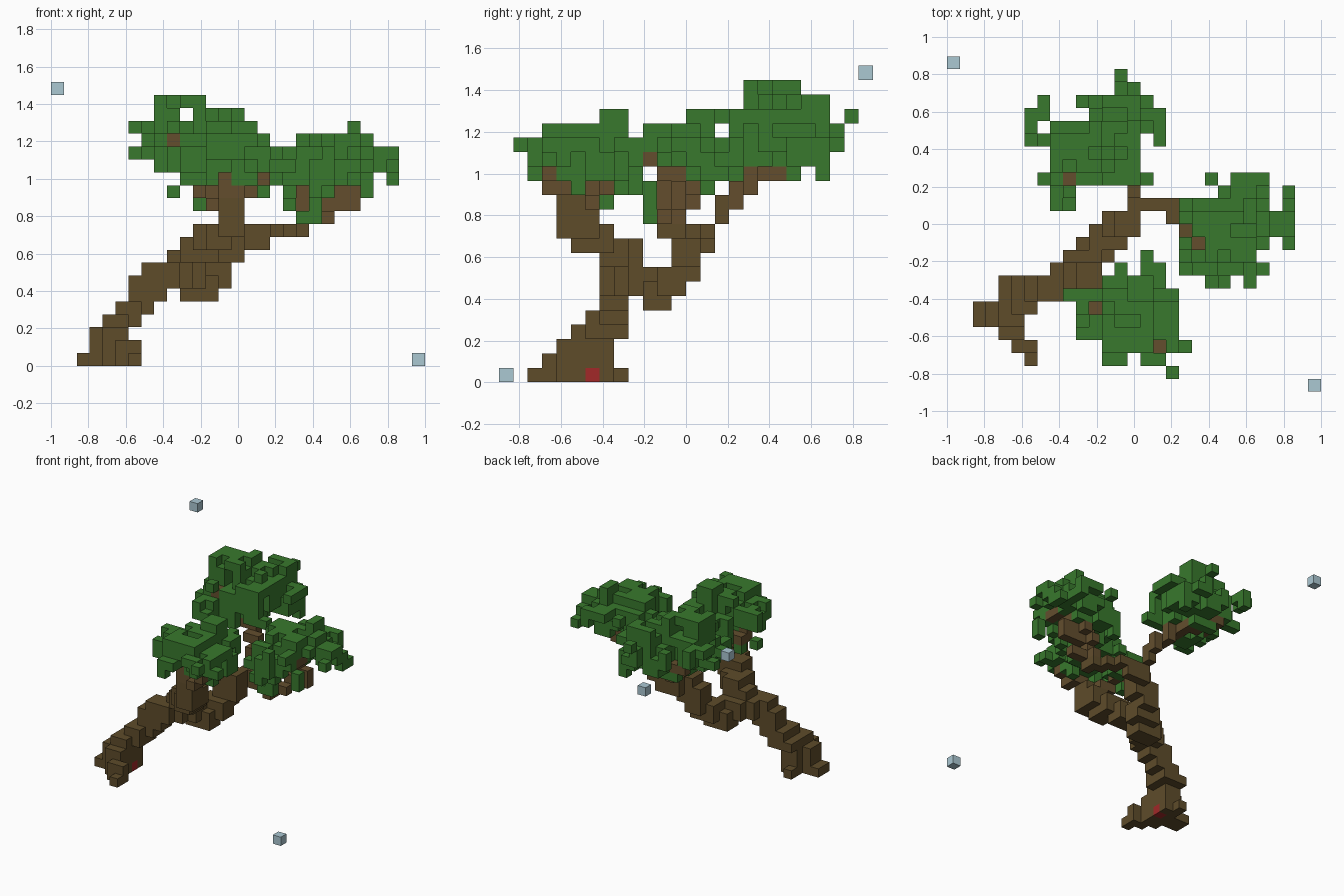
import bpy, bmesh, random
from mathutils import Vector

cube = bpy.data.objects.get("Cube")
if cube:
    bpy.data.objects.remove(cube, do_unlink=True)

random.seed(4)
SIZE = 2 / 29                      # edge of one block
ORIGIN = Vector((14.5, 13, 0))     # block coordinates of the world origin


def material(name, rgb):
    mat = bpy.data.materials.new(name)
    mat.use_nodes = True
    colour = (*rgb, 1)
    mat.diffuse_color = colour
    mat.node_tree.nodes["Principled BSDF"].inputs["Base Color"].default_value = colour
    return mat


bark = material("dark bark brown", (0.112, 0.072, 0.023))
twig = material("warm twig brown", (0.125, 0.076, 0.027))
leaf = material("leaf green", (0.04, 0.19, 0.026))
blue = material("pale blue", (0.41, 0.58, 0.65))
red = material("deep red", (0.36, 0.021, 0.021))


def boxes(*bounds):
    """Blocks in boxes, each given as inclusive x, y and z ranges."""
    return {(x, y, z) for x0, x1, y0, y1, z0, z1 in bounds
            for x in range(x0, x1 + 1)
            for y in range(y0, y1 + 1)
            for z in range(z0, z1 + 1)}


def limb(width, *points):
    """Blocks swept by a cubic brush along a path."""
    blocks = set()
    for start, end in zip(points, points[1:]):
        a, b = Vector(start), Vector(end)
        steps = int(max(abs(c) for c in b - a)) * 2
        for n in range(steps + 1):
            x, y, z = (int(c + 0.5) for c in a.lerp(b, n / steps))
            blocks |= boxes((x, x + width - 1, y, y + width - 1, z, z + width - 1))
    return blocks


def ragged(blocks):
    """Nibble random blocks off the tops and undersides of a leaf crown."""
    kept = set(blocks)
    for x, y, z in sorted(blocks):
        above, below = (x, y, z + 1) in kept, (x, y, z - 1) in kept
        if above != below and random.random() < 0.25:
            kept.remove((x, y, z))
    return kept


parts = {}
taken = set()


def part(name, blocks, mat):
    """Claim the blocks not already used by an earlier part."""
    parts[name] = (blocks - taken, mat)
    taken.update(blocks)


# Marker blocks and the red block in the foot
part("upper_marker", {(0, 25, 21)}, blue)
part("lower_marker", {(28, 0, 0)}, blue)
part("red_block", {(5, 6, 0)}, red)

# Flared foot, leaning trunk and its fork
roots = boxes((2, 5, 5, 6, 0, 0), (3, 5, 5, 6, 1, 2), (4, 5, 4, 7, 0, 2), (4, 6, 7, 8, 3, 3),
              (5, 6, 7, 8, 4, 4), (5, 6, 3, 3, 0, 1), (6, 6, 2, 2, 0, 0), (4, 4, 8, 8, 0, 0))
trunk = limb(2, (4, 5, 2), (5, 6, 3), (6, 7, 4), (7, 7, 6), (9, 8, 6),
             (10, 10, 5), (12, 11, 6), (12, 12, 7), (13, 12, 9))
part("trunk", roots | trunk, bark)

# Lower limbs
part("front_limb", limb(2, (9, 8, 6), (9, 8, 7), (10, 7, 8), (12, 5, 9), (13, 4, 10), (13, 4, 11)),
     bark)
part("left_limb", limb(1, (14, 14, 9), (16, 14, 9), (17, 14, 10), (17, 13, 10),
                       (18, 12, 10), (19, 11, 10)) | boxes((14, 17, 14, 14, 10, 10)), bark)
part("back_limb", limb(1, (14, 14, 10), (14, 15, 11), (14, 15, 12)), bark)

# Upper branches inside the leaves
part("front_branches",
     limb(1, (13, 5, 12), (12, 6, 12), (11, 7, 13), (11, 6, 13), (11, 6, 15))
     | limb(1, (13, 4, 13), (13, 4, 14))
     | limb(1, (14, 4, 13), (15, 3, 13), (16, 3, 14), (16, 3, 15)), twig)
part("left_branches",
     limb(1, (19, 11, 11), (19, 11, 14)) | limb(1, (19, 12, 11), (20, 13, 12), (21, 13, 13))
     | limb(1, (20, 11, 11), (21, 11, 11), (21, 12, 12), (23, 12, 12), (22, 12, 13),
            (22, 11, 14), (23, 10, 15)), twig)
part("back_branches",
     limb(1, (14, 15, 12), (14, 16, 12), (13, 16, 13), (13, 17, 13), (12, 17, 14),
          (12, 19, 14), (9, 20, 15))
     | limb(1, (9, 18, 15), (9, 16, 17)), twig)

# Back leaf crown: core, peak, edges, hanging tips
part("back_leaves", ragged(boxes(
    (8, 14, 16, 18, 15, 17), (11, 15, 20, 22, 15, 17), (10, 14, 19, 19, 15, 18),
    (8, 9, 17, 19, 18, 20), (10, 10, 17, 19, 20, 20), (11, 11, 17, 20, 17, 20),
    (12, 14, 16, 20, 18, 18), (12, 14, 18, 22, 18, 19), (13, 13, 23, 24, 18, 18),
    (13, 14, 23, 23, 16, 17), (10, 10, 22, 22, 16, 17), (6, 6, 20, 21, 18, 18),
    (6, 6, 19, 19, 16, 16), (7, 7, 21, 22, 17, 18), (7, 8, 19, 19, 15, 18),
    (8, 10, 20, 20, 16, 18), (16, 16, 19, 21, 17, 17), (8, 9, 14, 15, 15, 16),
    (9, 9, 15, 16, 18, 18), (7, 15, 16, 16, 15, 16), (10, 12, 16, 20, 14, 14),
    (15, 15, 22, 22, 14, 14))), leaf)

# Left leaf crown
part("left_leaves", ragged(boxes(
    (20, 24, 11, 14, 15, 16), (20, 22, 9, 9, 14, 16), (20, 22, 10, 10, 15, 16),
    (21, 24, 15, 15, 14, 16), (22, 24, 16, 16, 15, 16), (20, 20, 16, 16, 16, 16),
    (19, 24, 12, 13, 15, 17), (20, 23, 10, 11, 17, 17), (23, 23, 8, 9, 15, 16),
    (23, 23, 13, 14, 17, 18), (18, 19, 9, 9, 14, 15), (18, 18, 11, 11, 15, 15),
    (18, 20, 13, 14, 14, 16), (25, 25, 12, 13, 15, 16), (26, 26, 11, 13, 15, 16),
    (26, 26, 14, 15, 14, 15), (20, 21, 8, 8, 13, 16), (24, 24, 9, 9, 13, 14),
    (19, 20, 10, 10, 11, 11), (20, 20, 10, 10, 12, 13), (19, 21, 9, 9, 13, 16),
    (18, 18, 10, 10, 12, 12), (20, 22, 11, 13, 14, 14), (23, 23, 10, 10, 16, 16),
    (18, 18, 14, 14, 13, 13))), leaf)

# Front leaf crown
part("front_leaves", ragged(boxes(
    (12, 17, 4, 6, 15, 16), (10, 11, 4, 5, 15, 16), (10, 10, 6, 6, 15, 16),
    (12, 15, 3, 7, 15, 17), (9, 11, 7, 7, 15, 16), (9, 9, 7, 7, 13, 13),
    (12, 13, 8, 8, 13, 16), (13, 13, 9, 9, 15, 15), (15, 16, 7, 9, 15, 16),
    (15, 15, 10, 10, 16, 16), (17, 18, 3, 3, 15, 16), (12, 12, 2, 2, 14, 15),
    (13, 13, 2, 2, 15, 15), (15, 16, 2, 2, 15, 16), (17, 17, 1, 1, 16, 16),
    (17, 17, 5, 7, 14, 15), (14, 15, 7, 8, 17, 18), (10, 12, 5, 6, 14, 14),
    (14, 16, 4, 7, 14, 14), (11, 11, 7, 7, 12, 12), (13, 13, 5, 5, 13, 14),
    (16, 16, 5, 5, 13, 13), (14, 14, 8, 8, 15, 17))), leaf)

# Turn every part into a mesh of its exposed block faces
for name, (blocks, mat) in parts.items():
    bm = bmesh.new()
    for block in sorted(blocks):
        centre = Vector(block) + Vector((0.5, 0.5, 0.5))
        for axis in range(3):
            for sign in (-1, 1):
                normal = Vector((0, 0, 0))
                normal[axis] = sign
                neighbour = tuple(int(c) for c in Vector(block) + normal)
                if neighbour in taken:
                    continue
                u = Vector((0, 0, 0))
                u[(axis + 1) % 3] = 0.5
                v = normal.cross(u)
                face = centre + normal / 2
                corners = (face - u - v, face + u - v, face + u + v, face - u + v)
                bm.faces.new([bm.verts.new((c - ORIGIN) * SIZE) for c in corners])
    bmesh.ops.remove_doubles(bm, verts=bm.verts, dist=SIZE / 100)
    mesh = bpy.data.meshes.new(name)
    bm.to_mesh(mesh)
    bm.free()
    mesh.materials.append(mat)
    bpy.context.collection.objects.link(bpy.data.objects.new(name, mesh))
